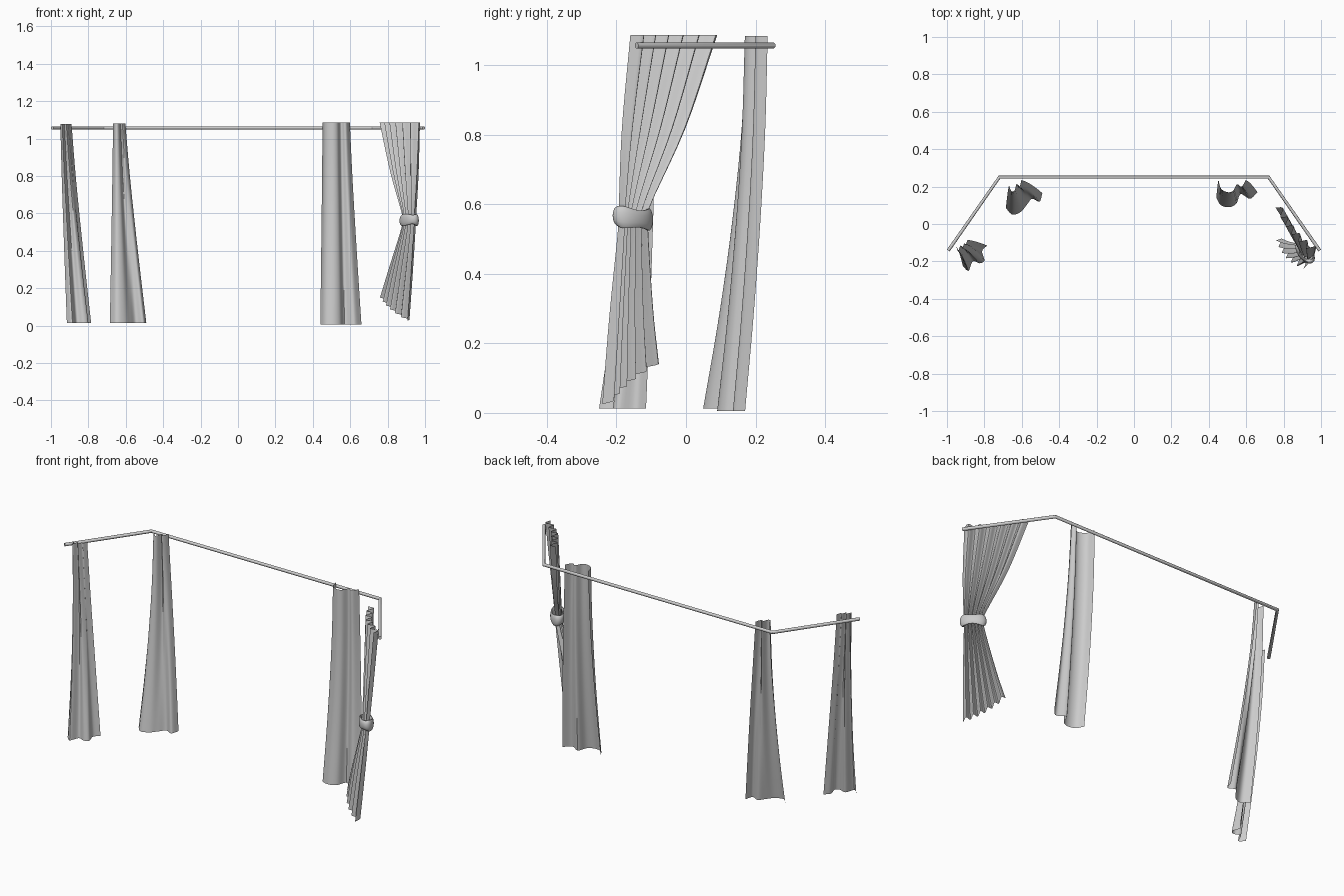
import bpy, bmesh, math
from mathutils import Vector, Matrix

if "Cube" in bpy.data.objects:
    bpy.data.objects.remove(bpy.data.objects["Cube"])


def smooth(obj):
    bpy.ops.object.select_all(action='DESELECT')
    obj.select_set(True)
    bpy.context.view_layer.objects.active = obj
    bpy.ops.object.shade_smooth_by_angle(angle=math.radians(50))


def spline(pts, steps):
    """Smooth curve through every point (Catmull-Rom)."""
    p = [pts[0] * 2 - pts[1]] + list(pts) + [pts[-1] * 2 - pts[-2]]
    out = []
    for i in range(1, len(p) - 2):
        a, b, c, d = p[i - 1:i + 3]
        for s in range(steps):
            t = s / steps
            out.append(0.5 * (2 * b + (c - a) * t + (2 * a - 5 * b + 4 * c - d) * t * t
                              + (3 * b - a - 3 * c + d) * t ** 3))
    return out + [pts[-1].copy()]


def fabric(name, sections, rows):
    """Single cloth sheet lofted through pleated cross-sections, top to bottom."""
    columns = list(zip(*[spline(s, 5) for s in sections]))
    grid = [spline(list(c), rows) for c in columns]
    bm = bmesh.new()
    vs = [[bm.verts.new(p) for p in col] for col in grid]
    for a, b in zip(vs, vs[1:]):
        for i in range(len(a) - 1):
            bm.faces.new((a[i], a[i + 1], b[i + 1], b[i]))
    me = bpy.data.meshes.new(name)
    bm.to_mesh(me)
    bm.free()
    obj = bpy.data.objects.new(name, me)
    bpy.context.collection.objects.link(obj)
    smooth(obj)
    return obj


def hanging(name, top, bottom, z0, z1):
    """Loose curtain: flares sideways evenly, swings forward faster near the hem."""
    sections = []
    for t in (0, 0.25, 0.5, 0.75, 1):
        fx, fy = t ** 1.15, t ** 1.6
        sections.append([Vector((a[0] + (b[0] - a[0]) * fx, a[1] + (b[1] - a[1]) * fy,
                                 z0 + (z1 - z0) * t)) for a, b in zip(top, bottom)])
    return fabric(name, sections, 5)


def pleats(a, b, amp, n=12):
    """Zigzag pleats between two 3D points, bowed slightly inward."""
    a, b = Vector(a), Vector(b)
    d = b - a
    side = Vector((d.y, -d.x, 0)).normalized()
    return [a + d * (i / n) + side * amp * (0.55 * (-1) ** i + 0.8 * math.sin(math.pi * i / n) - 0.3)
            for i in range(n + 1)]


# bay window rod
cu = bpy.data.curves.new("curtain_rod", 'CURVE')
cu.dimensions = '3D'
cu.bevel_depth = 0.009
cu.bevel_resolution = 3
cu.use_fill_caps = True
sp = cu.splines.new('POLY')
path = [(-0.993, -0.142), (-0.72, 0.25), (0.72, 0.25), (0.993, -0.142)]
sp.points.add(3)
for pt, (x, y) in zip(sp.points, path):
    pt.co = (x, y, 1.057, 1)
rod = bpy.data.objects.new("curtain_rod", cu)
bpy.context.collection.objects.link(rod)
rod.select_set(True)
bpy.context.view_layer.objects.active = rod
bpy.ops.object.convert(target='MESH')
smooth(bpy.context.view_layer.objects.active)

# three loose curtains
hanging("left_side_curtain",
        [(-.95, -.12), (-.94, -.145), (-.928, -.115), (-.918, -.13), (-.908, -.105), (-.9, -.11), (-.89, -.085)],
        [(-.915, -.225), (-.885, -.25), (-.862, -.2), (-.825, -.21), (-.80, -.195), (-.812, -.145), (-.785, -.115)],
        1.078, 0.013)
hanging("left_back_curtain",
        [(-.668, .205), (-.655, .175), (-.638, .18), (-.628, .215), (-.618, .195), (-.608, .21), (-.602, .235)],
        [(-.685, .085), (-.65, .05), (-.605, .065), (-.575, .1), (-.545, .135), (-.505, .12), (-.49, .165)],
        1.08, 0.013)
hanging("right_back_curtain",
        [(.452, .235), (.465, .19), (.50, .17), (.53, .178), (.55, .212), (.575, .2), (.598, .235)],
        [(.44, .14), (.465, .1), (.51, .09), (.548, .11), (.57, .16), (.62, .135), (.66, .17)],
        1.085, 0.005)

# tied curtain: wide top, gathered waist, flared slanted hem
fabric("tied_curtain", [
    pleats((.763, .093, 1.087), (.972, -.155, 1.087), .032),
    pleats((.82, .0, .82), (.962, -.18, .82), .028),
    pleats((.882, -.108, .59), (.947, -.19, .59), .022),
    pleats((.88, -.112, .53), (.944, -.192, .53), .022),
    pleats((.81, -.10, .30), (.93, -.215, .28), .03),
    pleats((.765, -.082, .15), (.912, -.235, .025), .034),
], 5)

# tie band around the waist
bpy.ops.mesh.primitive_torus_add(major_segments=40, minor_segments=14,
                                 major_radius=1.0, minor_radius=0.25)
band = bpy.context.object
band.name = "tie_band"
for v in band.data.vertices:
    ang = math.atan2(v.co.y, v.co.x)
    v.co = Vector((v.co.x * .054, v.co.y * .031,
                   v.co.z * .115 * (1 + .12 * math.sin(3 * ang)) + .006 * math.cos(ang + .8)))
band.data.transform(Matrix.Translation((.915, -.153, .562))
                    @ Matrix.Rotation(math.atan2(-.78, .62), 4, 'Z'))
smooth(band)
